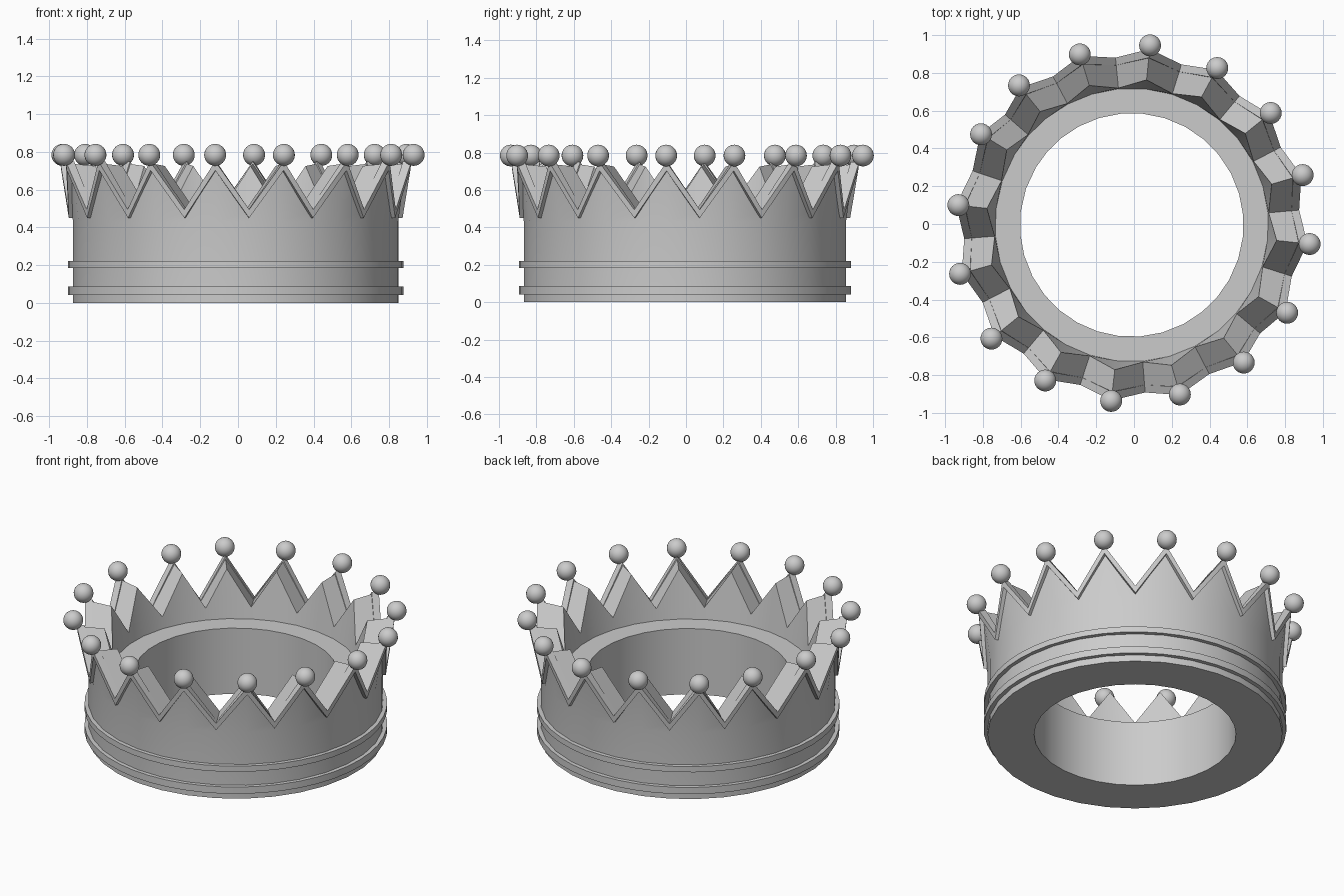
import bpy, bmesh
from math import sin, cos, atan2, pi, tau

if "Cube" in bpy.data.objects:
    bpy.data.objects.remove(bpy.data.objects["Cube"])

CX, CY = -0.012, -0.005

# slightly irregular hand-placed spike tips (x, y)
TIPS = [(.085, .946), (.441, .826), (.724, .588), (.893, .259), (.930, -.106),
        (.811, -.470), (.581, -.734), (.243, -.903), (-.121, -.937), (-.470, -.829),
        (-.755, -.607), (-.921, -.264), (-.930, .100), (-.810, .475), (-.609, .734),
        (-.287, .898)]
BALL_R, BALL_Z = 0.058, 0.784

# directions: each tip followed by the valley halfway to the next tip
tip_angles = sorted(atan2(y - CY, x - CX) % tau for x, y in TIPS)
DIRS = []
for i, a in enumerate(tip_angles):
    b = tip_angles[(i + 1) % len(tip_angles)]
    if b < a:
        b += tau
    DIRS += [(a, True), ((a + b) / 2, False)]


def loft(name, dirs, section):
    """Sweep a closed (r, z) section round the axis; section depends on tip/valley."""
    bm = bmesh.new()
    rings = [[bm.verts.new((CX + r * cos(a), CY + r * sin(a), z)) for r, z in section(tip)]
             for a, tip in dirs]
    n = len(rings[0])
    for i, ring in enumerate(rings):
        nxt = rings[(i + 1) % len(rings)]
        for j in range(n):
            k = (j + 1) % n
            bm.faces.new((ring[j], nxt[j], nxt[k], ring[k]))
    bmesh.ops.recalc_face_normals(bm, faces=bm.faces)
    me = bpy.data.meshes.new(name)
    bm.to_mesh(me)
    bm.free()
    ob = bpy.data.objects.new(name, me)
    bpy.context.collection.objects.link(ob)
    smooth(ob)
    return ob


def smooth(ob, angle=pi / 6):
    bpy.ops.object.select_all(action='DESELECT')
    ob.select_set(True)
    bpy.context.view_layer.objects.active = ob
    bpy.ops.object.shade_smooth_by_angle(angle=angle)


# thick crown body with flared spikes and an inner ledge
def body_section(tip):
    outer, inner = ((.908, .738), (.772, .725)) if tip else ((.870, .488), (.728, .500))
    return [(.592, 0), (.865, 0), (.865, .43), outer, inner, (.724, .425), (.592, .425)]


loft("crown_body", DIRS, body_section)


# raised zigzag trim along the spike edges
def trim_section(tip):
    if tip:
        return [(.936, .750), (.930, .702), (.885, .702), (.890, .750)]
    return [(.890, .495), (.887, .450), (.845, .450), (.850, .495)]


loft("zigzag_trim", DIRS, trim_section)

# two raised bands round the base
even = [(i * tau / 48, False) for i in range(48)]
for name, z0, z1 in (("lower_band", .042, .086), ("upper_band", .184, .221)):
    loft(name, even, lambda tip: [(.84, z0), (.888, z0), (.888, z1), (.84, z1)])

# ball on every spike
for i, (x, y) in enumerate(TIPS):
    bpy.ops.mesh.primitive_uv_sphere_add(segments=24, ring_count=16, radius=BALL_R,
                                         location=(x, y, BALL_Z))
    ball = bpy.context.object
    ball.name = f"spike_ball_{i + 1}"
    smooth(ball)
